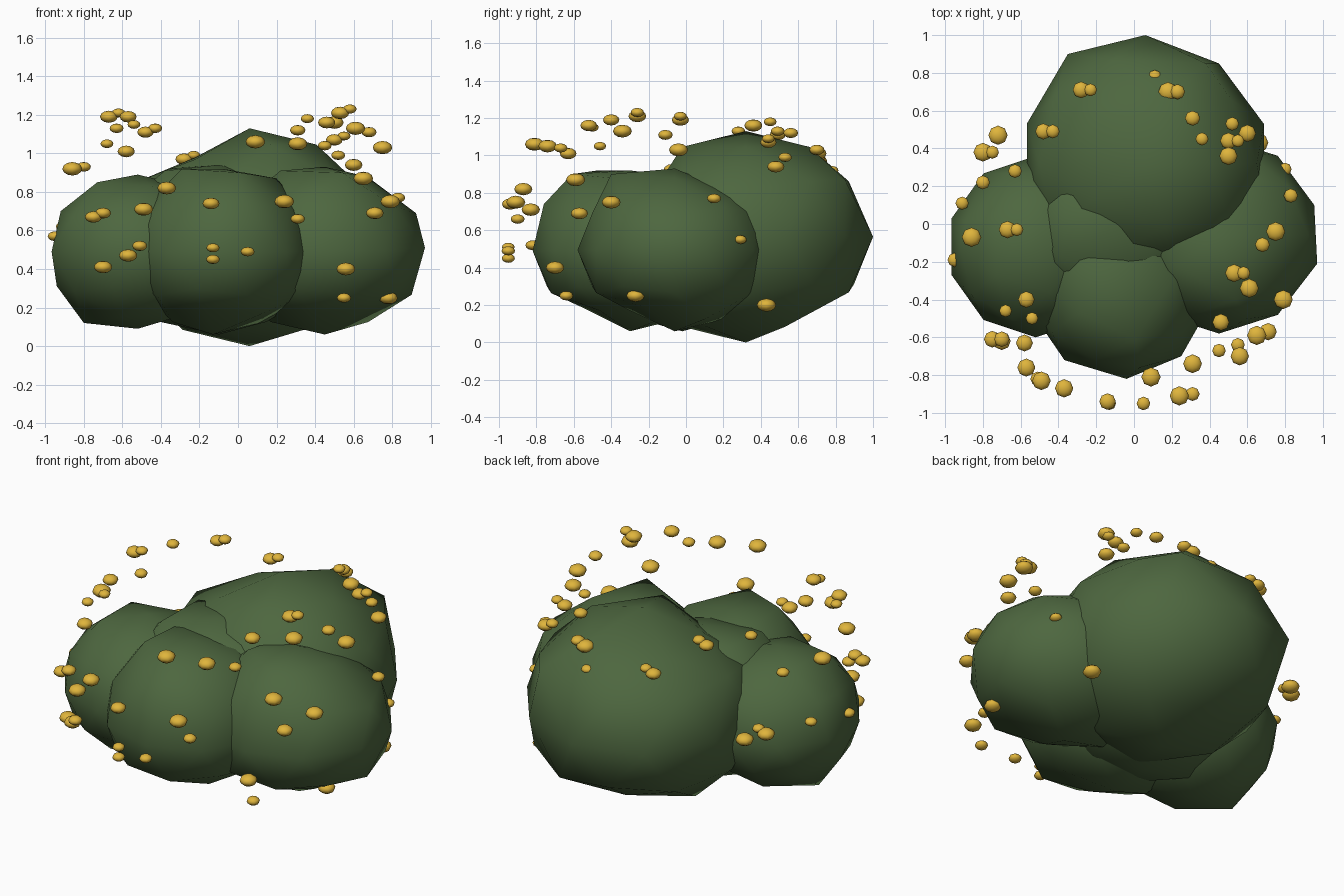
import bpy
import bmesh
import random
from mathutils import Matrix, Vector

random.seed(4)

if "Cube" in bpy.data.objects:
    bpy.data.objects.remove(bpy.data.objects["Cube"], do_unlink=True)


def make_material(name, color):
    mat = bpy.data.materials.new(name)
    mat.use_nodes = True
    mat.diffuse_color = color
    mat.node_tree.nodes["Principled BSDF"].inputs["Base Color"].default_value = color
    return mat


leaf_green = make_material("leaf green", (0.075, 0.135, 0.05, 1))
petal_gold = make_material("petal gold", (0.74, 0.46, 0.045, 1))


def foliage(name, center, radii, pulls):
    """One smooth-shaded leaf clump; each pull moves the nearest vertex to a point."""
    bm = bmesh.new()
    shape = Matrix.Translation(center) @ Matrix.Diagonal((*radii, 1))
    bmesh.ops.create_icosphere(bm, subdivisions=2, radius=1, matrix=shape)
    for pull in pulls:
        target = Vector(pull)
        min(bm.verts, key=lambda v: (v.co - target).length).co = target
    for face in bm.faces:
        face.smooth = True
    mesh = bpy.data.meshes.new(name)
    bm.to_mesh(mesh)
    bm.free()
    mesh.materials.append(leaf_green)
    bpy.context.collection.objects.link(bpy.data.objects.new(name, mesh))


def blossom(location, smallest, largest):
    """One slightly flattened round flower."""
    bpy.ops.mesh.primitive_uv_sphere_add(
        segments=8, ring_count=6, radius=random.uniform(smallest, largest),
        location=location)
    obj = bpy.context.object
    obj.name = "blossom"
    obj.scale.z = 0.68
    obj.data.materials.append(petal_gold)
    bpy.ops.object.shade_smooth()


# Overlapping leaf clumps
foliage("back_foliage", (.06, .32, .565), (.66, .68, .565), [
    (-.22, .51, .98), (-.22, .13, .97), (.2, -.18, .8), (-.08, -.14, .84),
    (-.05, .64, .15), (.38, .85, .87), (-.35, .9, .57), (.45, .85, .57)])
foliage("right_foliage", (-.52, -.12, .49), (.47, .48, .40), [
    (-.73, .03, .85), (-.73, -.27, .85), (-.8, -.12, .12), (-.89, .02, .69)])
foliage("left_foliage", (.45, -.06, .495), (.53, .52, .435), [
    (.54, -.4, .9), (.22, -.22, .91), (.67, -.06, .88), (.54, .26, .8),
    (.66, -.22, .19), (.97, -.21, .51), (.38, -.3, .17)])
foliage("front_foliage", (-.08, -.30, .49), (.49, .52, .43), [
    (.01, -.61, .9), (-.29, -.47, .92), (-.29, -.14, .9), (.2, -.3, .87),
    (.03, -.76, .74), (-.13, -.3, .06), (-.17, -.56, .19), (.13, -.46, .17),
    (.25, -.7, .49), (-.04, -.82, .49)])
foliage("center_foliage", (-.1, -.02, .5), (.58, .48, .44), [
    (-.36, .14, .92), (-.38, -.18, .91), (0, .23, .91)])

# Flowers that grow in close pairs
pairs = [(-.28, .71, .97), (-.67, -.03, 1.19), (-.48, .49, 1.11), (.18, .70, 1.01),
         (-.80, .38, .62), (.53, -.26, 1.21), (.50, .44, 1.07), (-.75, -.61, .67)]
for x, y, z in pairs:
    blossom((x, y, z), .042, .052)
    blossom((x + .05, y, z + .02), .033, .042)

# Large single flowers scattered around the dome
large_flowers = [
    (.75, -.04, 1.03), (.61, -.34, 1.13), (.79, -.4, .75), (.46, -.52, 1.16),
    (.71, -.57, .69), (.56, -.7, .4), (.31, -.74, 1.05), (.09, -.81, 1.06),
    (.24, -.91, .75), (-.14, -.94, .74), (-.37, -.87, .82), (-.49, -.83, .71),
    (-.57, -.76, .47), (-.58, -.63, 1.01), (-.7, -.62, .41), (-.57, -.4, 1.19),
    (-.86, -.07, .92), (-.72, .47, .6), (.5, .36, 1.16), (.6, .48, .94),
    (.66, .43, .2), (.78, -.27, .25), (.65, -.59, .87),
]
for spot in large_flowers:
    blossom(spot, .043, .052)

# Small single flowers between them
small_flowers = [
    (.68, -.11, 1.11), (.55, -.64, .25), (.45, -.67, 1.04), (.31, -.9, .66),
    (.05, -.95, .49), (-.13, -.95, .51), (-.13, -.95, .45), (-.51, -.82, .52),
    (-.54, -.5, 1.15), (-.68, -.46, 1.05), (-.95, -.19, .57), (-.91, .11, .62),
    (-.8, .22, .93), (-.63, .28, 1.13), (.11, .78, .92), (.31, .56, 1.12),
    (.36, .45, 1.18), (.52, .53, .99), (.8, .29, .55), (.83, .15, .77),
]
for spot in small_flowers:
    blossom(spot, .033, .04)
